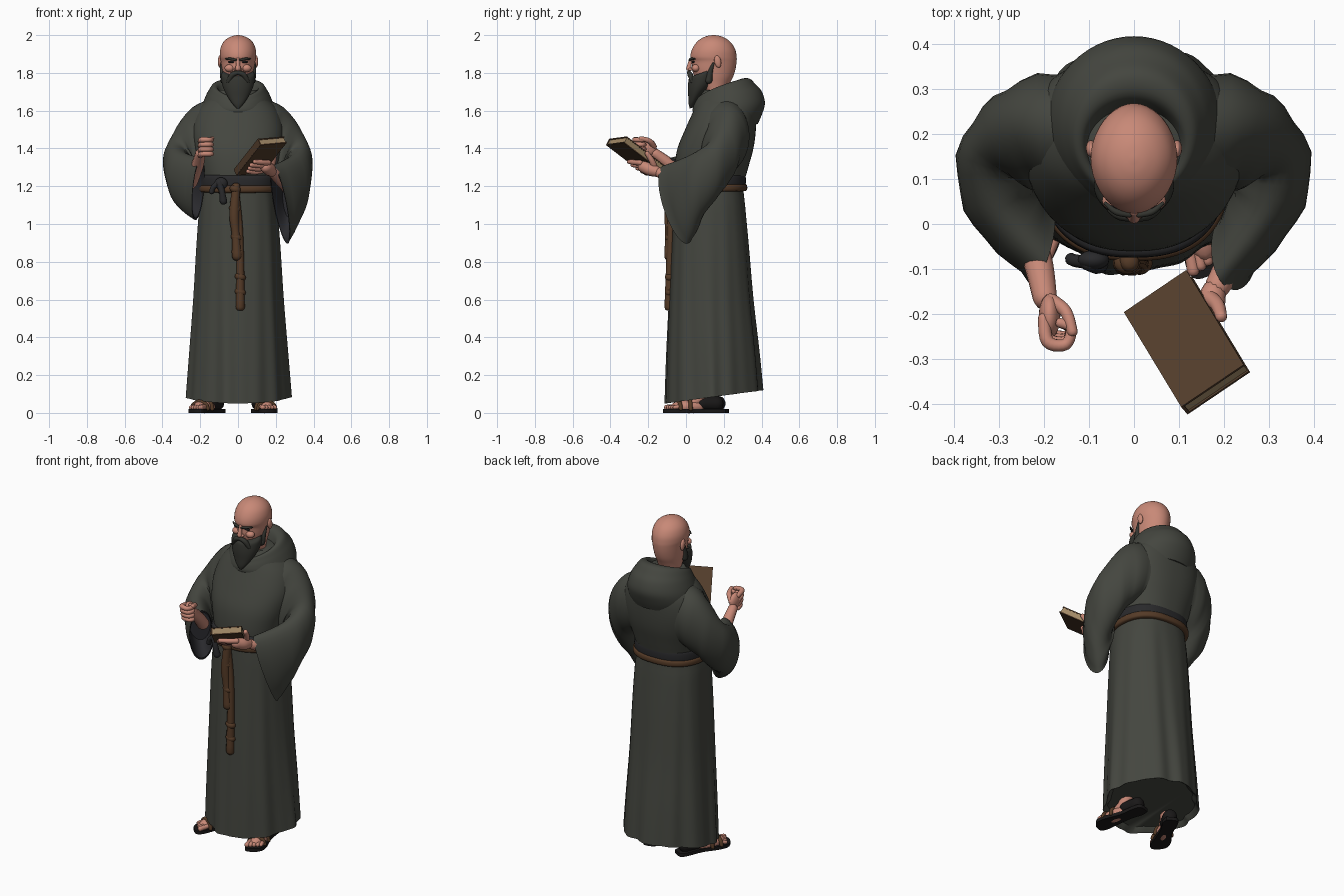
import bpy, bmesh, math
from mathutils import Vector as V, Matrix, Quaternion

if "Cube" in bpy.data.objects:
    bpy.data.objects.remove(bpy.data.objects["Cube"])

def mat(name, r, g, b):
    m = bpy.data.materials.new(name)
    m.diffuse_color = (r, g, b, 1)
    m.use_nodes = True
    m.node_tree.nodes["Principled BSDF"].inputs["Base Color"].default_value = m.diffuse_color
    return m

ROBE = mat("grey green cloth", .058, .061, .050)
SKIN = mat("skin", .58, .25, .185)
HAIR = mat("dark beard hair", .034, .035, .029)
LINING = mat("dark lining", .022, .022, .026)
SASH = mat("charcoal sash", .022, .022, .024)
ROPE = mat("brown rope", .090, .043, .020)
COVER = mat("book leather", .085, .046, .024)
PAGES = mat("old paper", .36, .25, .135)
SOLE = mat("black sole", .010, .009, .009)

def finish(name, bm, *mats):
    bmesh.ops.recalc_face_normals(bm, faces=bm.faces)
    me = bpy.data.meshes.new(name)
    bm.to_mesh(me)
    bm.free()
    for m in mats:
        me.materials.append(m)
    o = bpy.data.objects.new(name, me)
    bpy.context.collection.objects.link(o)
    return o

def skin(name, rings, *mats, split=9999):
    """Closed loft through rings; bands from index split on use the second material."""
    bm = bmesh.new()
    vs = [[bm.verts.new(p) for p in r] for r in rings]
    n = len(vs[0])
    for k in range(len(vs) - 1):
        for i in range(n):
            j = (i + 1) % n
            f = bm.faces.new((vs[k][i], vs[k][j], vs[k + 1][j], vs[k + 1][i]))
            f.material_index = int(k >= split)
    bm.faces.new(vs[0])
    bm.faces.new(vs[-1]).material_index = int(split < 9999)
    return finish(name, bm, *mats)

def dense(rows, k):
    """Catmull-Rom interpolation of number rows."""
    out, last = [], len(rows) - 1
    for i in range(last):
        a, b, c, d = rows[max(i - 1, 0)], rows[i], rows[i + 1], rows[min(i + 2, last)]
        for s in range(k):
            t = s / k
            out.append([.5 * (2 * q + (r - p) * t + (2 * p - 5 * q + 4 * r - u) * t * t
                        + (3 * q - p - 3 * r + u) * t ** 3) for p, q, r, u in zip(a, b, c, d)])
    return out + [list(rows[-1])]

def ring(row, n=40, power=.9, lift=1, fold=0):
    """Horizontal oval: half width, front y, back y, front z, back z."""
    rx, yf, yb, zf, zb = row
    pts = []
    for i in range(n):
        a = 2 * math.pi * i / n
        c, s = math.cos(a), math.sin(a)
        m = 1 + fold * (.5 * math.cos(11 * a + 1.3) + .5 * math.cos(7 * a) + .3 * math.cos(17 * a))
        x = rx * math.copysign(abs(c) ** power, c) * m
        sy = math.copysign(abs(s) ** power, s)
        t = max((sy + 1) / 2, 0)
        pts.append(V((x, (yf + yb) / 2 + sy * m * (yb - yf) / 2, zf + (zb - zf) * t ** lift)))
    return pts

def scaled(pts, f, dz=0):
    c = sum(pts, V()) / len(pts)
    return [c + (p - c) * f + V((0, 0, dz)) for p in pts]

def tube(name, rows, m, k=5, n=12):
    """Round-ended tube through (x, y, z, radius) rows."""
    d = dense(rows, k)
    p, r = [V(q[:3]) for q in d], [q[3] for q in d]
    a, b = (p[0] - p[1]).normalized(), (p[-1] - p[-2]).normalized()
    p = [p[0] + a * r[0] * .8, p[0] + a * r[0] * .5] + p + [p[-1] + b * r[-1] * .5, p[-1] + b * r[-1] * .8]
    r = [r[0] * .45, r[0] * .85] + r + [r[-1] * .85, r[-1] * .45]
    q, old, rings = None, None, []
    for i in range(len(p)):
        t = (p[min(i + 1, len(p) - 1)] - p[max(i - 1, 0)]).normalized()
        q = t.to_track_quat('Z', 'Y') if q is None else old.rotation_difference(t) @ q
        old = t
        rings.append([p[i] + q @ V((math.cos(u) * r[i], math.sin(u) * r[i], 0))
                      for u in (2 * math.pi * j / n for j in range(n))])
    return skin(name, rings, m)

def ball(name, loc, size, m, rot=(0, 0, 0)):
    bm = bmesh.new()
    bmesh.ops.create_uvsphere(bm, u_segments=20, v_segments=12, radius=1)
    turn = Quaternion((1, 0, 0), rot[0]) @ Quaternion((0, 1, 0), rot[1]) @ Quaternion((0, 0, 1), rot[2])
    bm.transform(Matrix.LocRotScale(V(loc), turn, V(size)))
    return finish(name, bm, m)

# robe body with folds and a shallow underside
rows = [(.275, -.11, .405, .05, .12), (.258, -.103, .385, .3, .33), (.237, -.09, .355, .6, .6),
        (.22, -.075, .33, .9, .9), (.205, -.065, .312, 1.1, 1.1), (.192, -.06, .305, 1.2, 1.2),
        (.21, -.06, .33, 1.3, 1.3), (.235, -.045, .357, 1.4, 1.4), (.245, -.005, .37, 1.5, 1.5),
        (.215, .04, .372, 1.6, 1.6), (.15, .07, .35, 1.67, 1.67), (.1, .09, .29, 1.71, 1.71)]
body = [ring(r, 120, power=max(.85, 1.13 - .26 * r[3]), fold=.04 * max(0, 1 - r[3] / 1.2) ** .7)
        for r in dense(rows, 4)]
skin("robe_body", [scaled(body[0], .9, .025), scaled(body[0], .97, .004)] + body, ROBE)

# hood lying round the neck
rows = [(.185, .06, .38, 1.54, 1.53), (.197, .045, .402, 1.57, 1.58), (.19, .035, .418, 1.60, 1.64),
        (.172, .04, .402, 1.625, 1.70), (.156, .05, .372, 1.645, 1.735), (.135, .06, .335, 1.66, 1.77),
        (.112, .078, .288, 1.655, 1.765), (.098, .09, .262, 1.62, 1.72), (.085, .1, .25, 1.58, 1.66)]
skin("hood", [ring(r, 56, power=1, lift=.6) for r in dense(rows, 4)], ROBE)

# wide sleeves: rows of top point, bottom point, half width
def sleeve(name, rows):
    d = dense(rows, 5)
    mids = [(V(r[:3]) + V(r[3:6])) / 2 for r in d]
    rings = []
    for i, r in enumerate(d):
        t = mids[min(i + 1, len(d) - 1)] - mids[max(i - 1, 0)]
        h = (V(r[:3]) - V(r[3:6])) / 2
        side = t.cross(h).normalized() * r[6] * (1 + .05 * math.sin(i * 1.9))
        # the outer edge of the cuff reaches forward
        side.y -= math.copysign(.045, side.x * mids[i].x) * (i / (len(d) - 1)) ** 5
        rings.append([mids[i] + side * math.cos(a) + h * math.sin(a)
                      for a in (2 * math.pi * j / 32 for j in range(32))])
    inner = [scaled(rings[-1], .93), scaled(rings[-3], .87), scaled(rings[-6], .8)]
    skin(name, rings + inner, ROBE, LINING, split=len(rings) - 1)

sleeve("left_sleeve", [(.08, .215, 1.68, .15, .2, 1.30, .135), (.245, .225, 1.615, .21, .18, 1.25, .118),
                       (.343, .155, 1.46, .26, .12, 1.11, .092), (.298, .03, 1.37, .285, .06, .98, .076),
                       (.185, -.115, 1.31, .262, .005, .895, .042)])
sleeve("right_sleeve", [(-.08, .215, 1.68, -.15, .2, 1.30, .135), (-.245, .225, 1.615, -.21, .18, 1.25, .118),
                        (-.343, .155, 1.46, -.26, .12, 1.14, .092), (-.30, .03, 1.385, -.28, .05, 1.07, .075),
                        (-.195, -.085, 1.35, -.225, -.01, 1.02, .042)])

# sash, rope belt and hanging ends
def band(name, z, h, grow, m):
    rows = [(.192 + g, -.06 - g, .302 + g, z + u, z + u + .008)
            for g, u in ((0, -h), (grow, -h * .8), (grow * 1.25, 0), (grow, h * .8), (0, h))]
    skin(name, [ring(r, 64, power=.83) for r in dense(rows, 3)], m)

band("sash", 1.222, .036, .012, SASH)
band("rope_belt", 1.185, .02, .018, ROPE)
ball("sash_knot", (-.09, -.08, 1.215), (.035, .022, .032), SASH)
tube("sash_tail", [(-.1, -.085, 1.22, .02), (-.085, -.095, 1.17, .016), (-.077, -.09, 1.12, .02)], SASH)
tube("sash_tail_short", [(-.1, -.085, 1.22, .016), (-.13, -.082, 1.195, .014), (-.14, -.078, 1.17, .014)], SASH)
tube("rope_strand_short", [(-.01, -.085, 1.2, .022), (-.02, -.088, 1.05, .027), (-.012, -.088, .95, .023),
                           (-.005, -.088, .83, .028)], ROPE)
tube("rope_strand_long", [(-.015, -.08, 1.2, .018), (.005, -.08, 1.0, .019), (.012, -.085, .8, .02),
                          (.012, -.09, .56, .024)], ROPE)
for x, z in ((-.015, 1.185), (-.018, 1.08), (-.008, .93), (-.005, .85), (.012, .72), (.012, .64)):
    ball("rope_knot", (x, -.087, z), (.03, .025, .022), ROPE, (0, .3, 0))

# head and neck
rows = [(.064, .1, .21, 1.58, 1.58), (.066, .1, .212, 1.69, 1.69), (.072, .07, .23, 1.74, 1.74),
        (.08, .045, .25, 1.78, 1.78), (.086, .032, .262, 1.82, 1.82), (.091, .031, .268, 1.86, 1.86),
        (.096, .023, .268, 1.885, 1.885), (.095, .03, .262, 1.92, 1.92), (.083, .05, .243, 1.955, 1.955),
        (.06, .077, .215, 1.98, 1.98), (.03, .11, .182, 1.995, 1.995), (.004, .14, .15, 2.0, 2.0)]
skin("head", [ring(r, 40, 1.03) for r in dense(rows, 4)], SKIN)
tube("nose", [(0, .028, 1.872, .01), (0, .019, 1.845, .011), (0, .015, 1.822, .014)], SKIN)
for s in (-1, 1):
    ball("nostril_wing", (s * .013, .024, 1.819), (.009, .012, .008), SKIN)
    ball("ear", (s * .096, .168, 1.86), (.011, .018, .033), SKIN, (.2, 0, 0))
    ball("cheek", (s * .045, .052, 1.825), (.026, .022, .02), SKIN)
    ball("eye", (s * .036, .037, 1.858), (.017, .009, .006), LINING)
    tube("eyebrow", [(s * .01, .02, 1.868, .006), (s * .04, .027, 1.874, .007),
                     (s * .064, .046, 1.874, .004)], HAIR)
    tube("moustache", [(0, .016, 1.802, .011), (s * .03, .022, 1.79, .014), (s * .05, .035, 1.755, .012)], HAIR)
    tube("sideburn", [(s * .088, .145, 1.85, .006), (s * .082, .13, 1.81, .013), (s * .074, .12, 1.76, .02)], HAIR)

# beard
rows = [(.008, .02, .035, 1.612, 1.615), (.034, .014, .06, 1.635, 1.65), (.06, .012, .095, 1.675, 1.69),
        (.078, .01, .13, 1.715, 1.725), (.087, .012, .152, 1.75, 1.76), (.089, .018, .156, 1.775, 1.80),
        (.082, .037, .155, 1.785, 1.825)]
skin("beard", [ring(r, 36, 1) for r in dense(rows, 4)], HAIR)

# right arm with closed fist
tube("right_forearm", [(-.25, .02, 1.22, .036), (-.215, -.08, 1.31, .033), (-.198, -.165, 1.375, .027)], SKIN)
ball("right_palm", (-.188, -.205, 1.405), (.024, .05, .048), SKIN, (-.3, 0, 0))
for i in range(4):
    z = 1.446 - .025 * i
    tube("right_finger", [(-.2, -.21, z - .01, .014), (-.192, -.262 + .006 * i, z, .0145),
                          (-.152, -.268 + .006 * i, z, .013), (-.14, -.232, z, .012), (-.165, -.22, z, .011)], SKIN)
tube("right_thumb", [(-.185, -.17, 1.41, .016), (-.152, -.195, 1.44, .014), (-.137, -.24, 1.453, .012)], SKIN)

# book in its own tilted frame: S across, L along, N out of the upper cover
C = V((.118, -.263, 1.36))
L = V((.13, -.215, .165)).normalized()
S = V((.145, .085, .02))
S = (S - L * S.dot(L)).normalized()
N = L.cross(S)
FRAME = Matrix((S, L, N)).transposed().to_4x4()
FRAME.translation = C

def book_box(name, loc, size, m):
    bm = bmesh.new()
    bmesh.ops.create_cube(bm, size=1)
    bm.transform(FRAME @ Matrix.LocRotScale(V(loc), None, V(size)))
    finish(name, bm, m)

book_box("book_pages", (.002, 0, 0), (.16, .286, .03), PAGES)
for s in (-1, 1):
    book_box("book_cover", (0, 0, s * .017), (.168, .295, .006), COVER)
book_box("book_spine", (-.081, 0, 0), (.007, .295, .036), COVER)

# left arm and the hand under the book
tube("left_forearm", [(.27, 0, 1.19, .036), (.225, -.07, 1.235, .034), (.185, -.14, 1.272, .028)], SKIN)
def on_book(s, l, n, r):
    return (*(FRAME @ V((s, l, n))), r)
tube("left_palm", [on_book(.105, -.10, -.044, .028), on_book(.075, -.07, -.046, .034),
                   on_book(.04, -.045, -.042, .032)], SKIN)
for i in range(4):
    l = -.1 + .031 * i
    tube("left_finger", [on_book(.045, l * .8 - .01, -.037, .015), on_book(0, l, -.036, .014),
                         on_book(-.055 + .006 * abs(i - 2), l + .005, -.031, .011)], SKIN)
tube("left_thumb", [on_book(.09, -.09, -.033, .018), on_book(.1, -.045, -.012, .016),
                    on_book(.096, .0, .008, .013)], SKIN)

# sandalled feet, built pointing to -y then turned and placed
def foot(side, x, y, turn):
    M = Matrix.Translation((x, y, 0)) @ Matrix.Rotation(math.radians(turn), 4, 'Z')
    outline = [(side * u, v) for u, v in ((-.03, .165), (.03, .165), (.042, .12), (.037, .03), (.052, -.06),
               (.05, -.12), (.02, -.155), (-.03, -.165), (-.048, -.13), (-.042, -.05), (-.035, .05), (-.042, .12))]
    pts = dense(outline + outline[:1], 4)[:-1]
    parts = [skin("sandal_sole", [[V((u, v, z)) for u, v in pts] for z in (0, .02)], SOLE)]
    parts += [ball("foot", (0, -.03, .033), (.042, .1, .035), SKIN),
              tube("ankle", [(0, -.03, .045, .03), (0, .02, .075, .034), (0, .05, .12, .036)], SKIN),
              tube("heel_counter", [(0, .04, .05, .038), (0, .12, .05, .04)], SOLE)]
    for i in range(5):
        parts.append(tube("toe", [(side * (-.032 + .017 * i), -.09, .033, .012),
                                  (side * (-.034 + .018 * i), -.145 + .007 * i, .029, .014 - .001 * i)], SKIN))
    for v, h in ((-.085, .06), (-.03, .072)):
        parts.append(tube("sandal_strap", [(-.047, v, .02, .011), (-.036, v, h * .75, .011), (0, v, h, .011),
                                           (.036, v, h * .75, .011), (.047, v, .02, .011)], ROPE))
    for o in parts:
        o.matrix_basis = M @ o.matrix_basis

foot(1, .135, .045, 12)
foot(-1, -.165, .065, -26)

# smooth shading with sharp rims kept
for o in bpy.context.collection.objects:
    o.select_set(True)
    bpy.context.view_layer.objects.active = o
bpy.ops.object.shade_smooth_by_angle(angle=math.radians(45))
